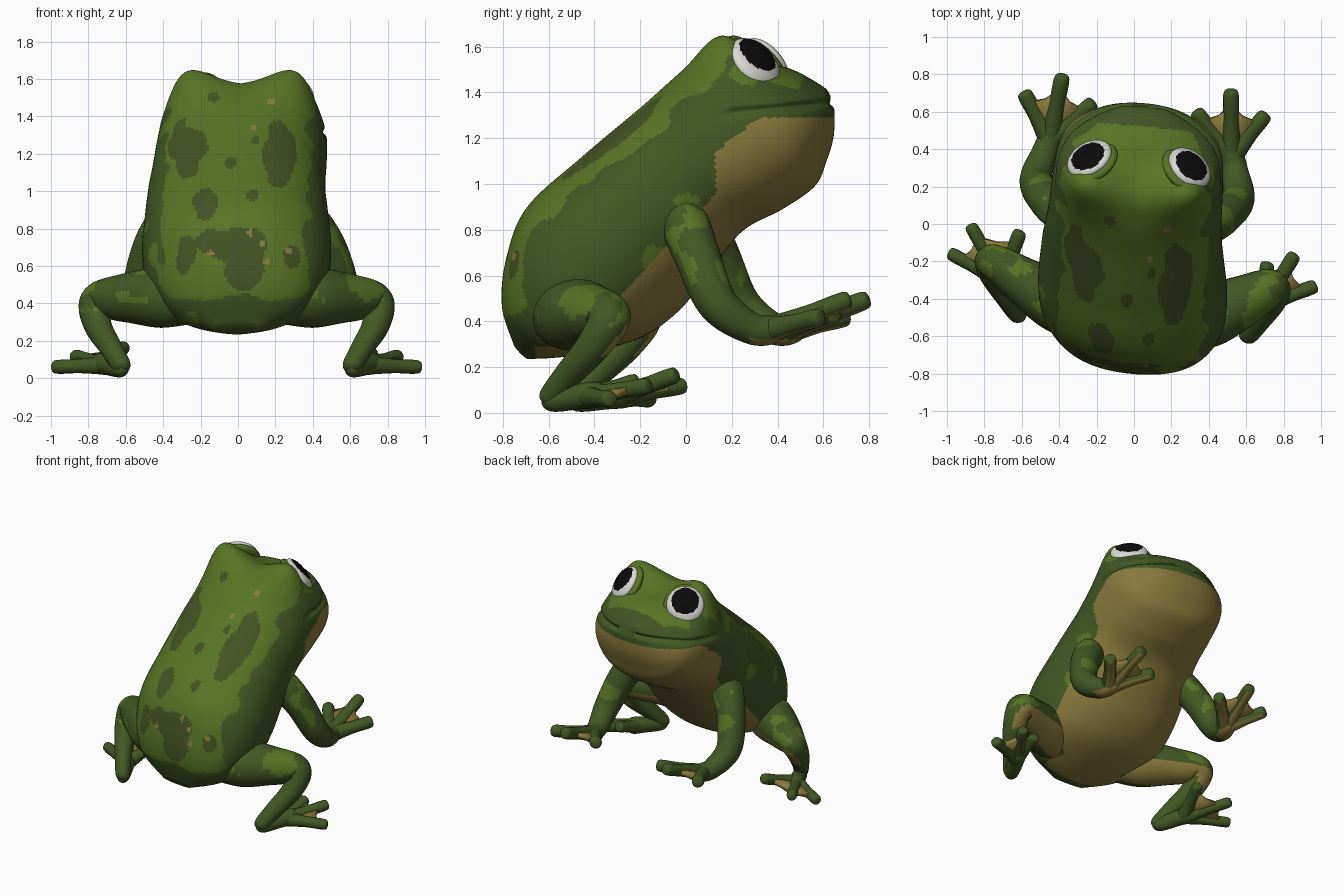
import bpy, bmesh, math
from mathutils import Vector, noise

if "Cube" in bpy.data.objects:
    bpy.data.objects.remove(bpy.data.objects["Cube"])


def material(name, *rgb):
    lin = [((c / 255 + 0.055) / 1.055) ** 2.4 if c > 10 else c / 3300 for c in rgb]
    m = bpy.data.materials.new(name)
    m.diffuse_color = (*lin, 1)
    m.use_nodes = True
    m.node_tree.nodes["Principled BSDF"].inputs["Base Color"].default_value = m.diffuse_color
    return m


MATS = [material("side green", 66, 88, 36), material("leaf green", 87, 116, 36),
        material("olive patch", 67, 83, 36), material("belly tan", 138, 122, 60),
        material("eye white", 218, 217, 212), material("pupil black", 11, 11, 11)]
SIDE, LEAF, OLIVE, TAN, WHITE, BLACK = range(6)


def twist(p):
    """The whole animal is turned slightly to its right."""
    return Vector((p.x + 0.09 * max(p.y, -0.08), p.y - 0.09 * p.x, p.z))


def finish(name, bm, rule):
    bmesh.ops.recalc_face_normals(bm, faces=bm.faces)
    bm.normal_update()
    for f in bm.faces:
        f.material_index = rule(f.calc_center_median(), f.normal)
        f.smooth = True
    for v in bm.verts:
        v.co = twist(v.co)
    me = bpy.data.meshes.new(name)
    bm.to_mesh(me)
    bm.free()
    for m in MATS:
        me.materials.append(m)
    ob = bpy.data.objects.new(name, me)
    bpy.context.collection.objects.link(ob)
    return ob


def spline(ctrl, steps):
    """Catmull-Rom curve through tuples of any length."""
    c = [Vector(p) for p in ctrl]
    c = [c[0]] + c + [c[-1]]
    out = []
    for i in range(1, len(c) - 2):
        a, b, d, e = c[i - 1:i + 3]
        for k in range(steps):
            t = k / steps
            out.append(0.5 * (2 * b + (d - a) * t + (2 * a - 5 * b + 4 * d - e) * t * t
                              + (3 * b - a - 3 * d + e) * t ** 3))
    return out + [c[-1]]


def loft(name, rings, rule):
    bm = bmesh.new()
    vs = [[bm.verts.new(p) for p in r] for r in rings]
    n = len(vs[0])
    for a, b in zip(vs, vs[1:]):
        for i in range(n):
            bm.faces.new((a[i], a[(i + 1) % n], b[(i + 1) % n], b[i]))
    bm.faces.new(vs[0])
    bm.faces.new(vs[-1])
    return finish(name, bm, rule)


def tube(name, ctrl, rule, side, steps=12, n=28):
    """Limb: path of (x, y, z, radius), mirrored by side."""
    pts = spline([(x * side, y, z, r) for x, y, z, r in ctrl], steps)
    rings, ref = [], Vector((1, 0, 0))
    for i, p in enumerate(pts):
        d = (pts[min(i + 1, len(pts) - 1)] - pts[max(i - 1, 0)]).xyz.normalized()
        u = (ref - d * ref.dot(d)).normalized()
        ref, w = u, d.cross(u)
        rings.append([p.xyz + max(p[3], 0.004) * (u * math.cos(a) + w * math.sin(a))
                      for a in (2 * math.pi * k / n for k in range(n))])
    return loft(name, rings, rule)


# Body: top y, top z, bottom y, bottom z, half width, from rump to snout
BODY = [(-0.75, 0.30, -0.69, 0.235, 0.12), (-0.80, 0.47, -0.50, 0.25, 0.34),
        (-0.78, 0.68, -0.22, 0.32, 0.47), (-0.69, 0.90, -0.04, 0.44, 0.505),
        (-0.45, 1.12, 0.09, 0.60, 0.49), (-0.20, 1.33, 0.24, 0.79, 0.465),
        (0.00, 1.50, 0.42, 0.89, 0.455), (0.15, 1.57, 0.56, 0.99, 0.44),
        (0.32, 1.53, 0.61, 1.10, 0.39), (0.46, 1.50, 0.64, 1.20, 0.28),
        (0.59, 1.43, 0.645, 1.29, 0.15), (0.62, 1.40, 0.645, 1.32, 0.08)]
# Painted back patches: x, z, x radius, z radius
PATCHES = [(0.23, 1.21, 0.09, 0.16), (-0.27, 1.24, 0.10, 0.15), (-0.16, 0.93, 0.07, 0.08),
           (0.00, 0.72, 0.18, 0.09), (0.05, 0.60, 0.10, 0.11), (-0.27, 0.64, 0.06, 0.10),
           (-0.03, 1.15, 0.03, 0.03), (0.09, 0.98, 0.03, 0.03), (-0.13, 1.50, 0.03, 0.025),
           (0.30, 0.65, 0.05, 0.06), (-0.13, 0.77, 0.04, 0.03), (0.10, 1.28, 0.03, 0.03)]
SPECKS = [(0.18, 1.48), (0.09, 1.34), (0.28, 0.68), (0.14, 0.72), (-0.14, 0.67), (0.16, 0.62),
          (0.07, 0.78)]


def body_rule(c, n):
    x, y, z = c
    w = noise.noise(c * 7)
    throat = y > 0.17 and z < min(1.14 + 0.8 * (y - 0.17), 1.29)
    if throat or z < 0.78 + 1.1 * min(y, 0.17) + 0.03 * w or (z < 0.29 and y > -0.64):
        return TAN
    if y > 0.52 and z > 1.38 and abs(x) < 0.25:
        return OLIVE
    dorsal = max(min(1.17 + 1.08 * y, 1.42), 0.43) + 0.05 * w
    if z > dorsal and abs(x) < 0.39 + 0.07 * w:
        if y < 0.1 and any(math.hypot(x - a, z - b) < 0.017 for a, b in SPECKS):
            return TAN
        for px, pz, rx, rz in PATCHES:
            if y < 0.1 and ((x - px) / rx) ** 2 + ((z - pz) / rz) ** 2 < 1 + 0.9 * w:
                return OLIVE
        return LEAF
    return LEAF if noise.noise(c * 6 + Vector((3, 1, 7))) > 0.42 and y < 0.1 else SIDE


rings = []
for ty, tz, by, bz, w in spline(BODY, 14):
    c = Vector((0, (ty + by) / 2, (tz + bz) / 2))
    v = Vector((0, (ty - by) / 2, (tz - bz) / 2))
    ring = []
    for k in range(220):
        a = 2 * math.pi * k / 220
        ca, sa = (math.copysign(abs(f(a)) ** 0.92, f(a)) for f in (math.cos, math.sin))
        p = c + Vector((w * ca, 0, 0)) + v * sa
        if p.y > 0.17:  # mouth crease
            g = math.exp(-((p.z - 1.295 - 0.13 * (p.y - 0.17)) / 0.014) ** 2)
            out = Vector((p.x, p.y - 0.2, 0)).normalized()
            p -= out * 0.022 * g * min(1, (p.y - 0.17) * 12)
        # brow ridge behind each eye
        e = Vector((abs(p.x) - 0.25, p.y - 0.18, (p.z - 1.51) * 0.8))
        p += Vector((math.copysign(0.3, p.x), 0.03, 0.93)) * 0.125 * math.exp(-(e.length / 0.15) ** 2)
        ring.append(p)
    rings.append(ring)
loft("body", rings, body_rule)


def spots(c):
    return noise.noise(Vector((c.x * 5, c.y * 9, c.z * 9)))


def arm_rule(c, n):
    if n.z < -0.6 and c.y > 0.33:
        return TAN
    return LEAF if n.z > -0.1 and c.z > 0.55 and spots(c) > 0.3 else SIDE


def leg_rule(c, n):
    if c.z > 0.25 and n.y * 0.6 - n.z * 0.8 > 0.76:
        return TAN
    return LEAF if n.z > -0.1 and c.z > 0.36 and spots(c) > 0.1 else SIDE


def digit_rule(c, n):
    return TAN if n.z < -0.75 and c.y > 0.35 else SIDE


def ellipsoid(name, centre, axis, radii, rule):
    """Ellipsoid with its pole along axis; rule sees the unit-sphere position."""
    bm = bmesh.new()
    bmesh.ops.create_uvsphere(bm, u_segments=48, v_segments=40, radius=1)
    q = Vector((0, 0, 1)).rotation_difference(axis)
    for v in bm.verts:
        v.co = centre + q @ Vector((v.co.x * radii[0], v.co.y * radii[0], v.co.z * radii[1]))
    return finish(name, bm, lambda c, n: rule(c - centre))


def paw(name, palm, tips, radius, s):
    """Three toes with tan webbing between them."""
    palm = Vector(palm)
    tips = [Vector(t) for t in tips]
    for i, t in enumerate(tips):
        at = [palm.lerp(t, f) for f in (0, 0.5, 0.85, 0.97, 1)]
        rad = [radius * f for f in (1.3, 0.95, 0.95, 0.8, 0.3)]
        tube(f"{name}_toe_{i + 1}", [(*p, r) for p, r in zip(at, rad)], digit_rule, s, 5, 14)
    bm = bmesh.new()
    for a, b in zip(tips, tips[1:]):
        pts = [palm, palm.lerp(a, 0.78), palm.lerp((a + b) / 2, 0.72), palm.lerp(b, 0.78)]
        vs = [bm.verts.new((p.x * s, p.y, p.z)) for p in pts]
        bm.faces.new(vs[:3])
        bm.faces.new((vs[0], vs[2], vs[3]))
    web = finish(f"{name}_web", bm, lambda c, n: TAN)
    mod = web.modifiers.new("thickness", "SOLIDIFY")
    mod.thickness, mod.offset = 0.035, 0


for s, side in ((1, "right"), (-1, "left")):
    # Eyes with thin lids; the pupil looks slightly upward
    n = Vector((0.48 * s, 0.64, 0.60)).normalized()
    up = (Vector((0, 0, 1)) - n * n.z).normalized()
    eye = Vector((0.268 * s, 0.325, 1.53))

    def pupil(d, n=n, up=up):
        r = d - n * d.dot(n) - up * 0.018
        return BLACK if d.dot(n) > 0 and r.length < 0.094 else WHITE
    ellipsoid(f"eyelid_{side}", eye - n * 0.03, n, (0.15, 0.05), lambda d: LEAF)
    ellipsoid(f"eye_{side}", eye, n, (0.128, 0.05), pupil)
    # Arms and hands
    tube(f"arm_{side}", [(0.32, -0.04, 0.94, 0.06), (0.38, 0.02, 0.84, 0.105),
                         (0.475, 0.09, 0.69, 0.10), (0.54, 0.185, 0.48, 0.088),
                         (0.51, 0.33, 0.37, 0.07), (0.48, 0.43, 0.365, 0.06),
                         (0.47, 0.48, 0.38, 0.02)], arm_rule, s)
    paw(f"hand_{side}", (0.485, 0.40, 0.36),
        [(0.65, 0.65, 0.42), (0.45, 0.76, 0.50), (0.27, 0.63, 0.43)], 0.045, s)
    # Hind legs and feet
    tube(f"hind_leg_{side}", [(0.22, -0.55, 0.41, 0.12), (0.40, -0.46, 0.43, 0.16),
                              (0.60, -0.35, 0.43, 0.13), (0.745, -0.27, 0.41, 0.095),
                              (0.745, -0.34, 0.29, 0.075), (0.67, -0.46, 0.16, 0.06),
                              (0.615, -0.54, 0.065, 0.05), (0.605, -0.56, 0.04, 0.02)],
         leg_rule, s)
    tube(f"foot_{side}", [(0.60, -0.57, 0.05, 0.015), (0.62, -0.53, 0.05, 0.045),
                          (0.68, -0.41, 0.07, 0.055), (0.73, -0.32, 0.08, 0.055),
                          (0.76, -0.27, 0.08, 0.015)], digit_rule, s)
    inner = (0.72, -0.14, 0.14) if s > 0 else (0.60, -0.09, 0.17)
    paw(f"foot_{side}", (0.70, -0.37, 0.07),
        [(0.985, -0.24, 0.06), (0.87, -0.08, 0.12), inner], 0.04, s)
